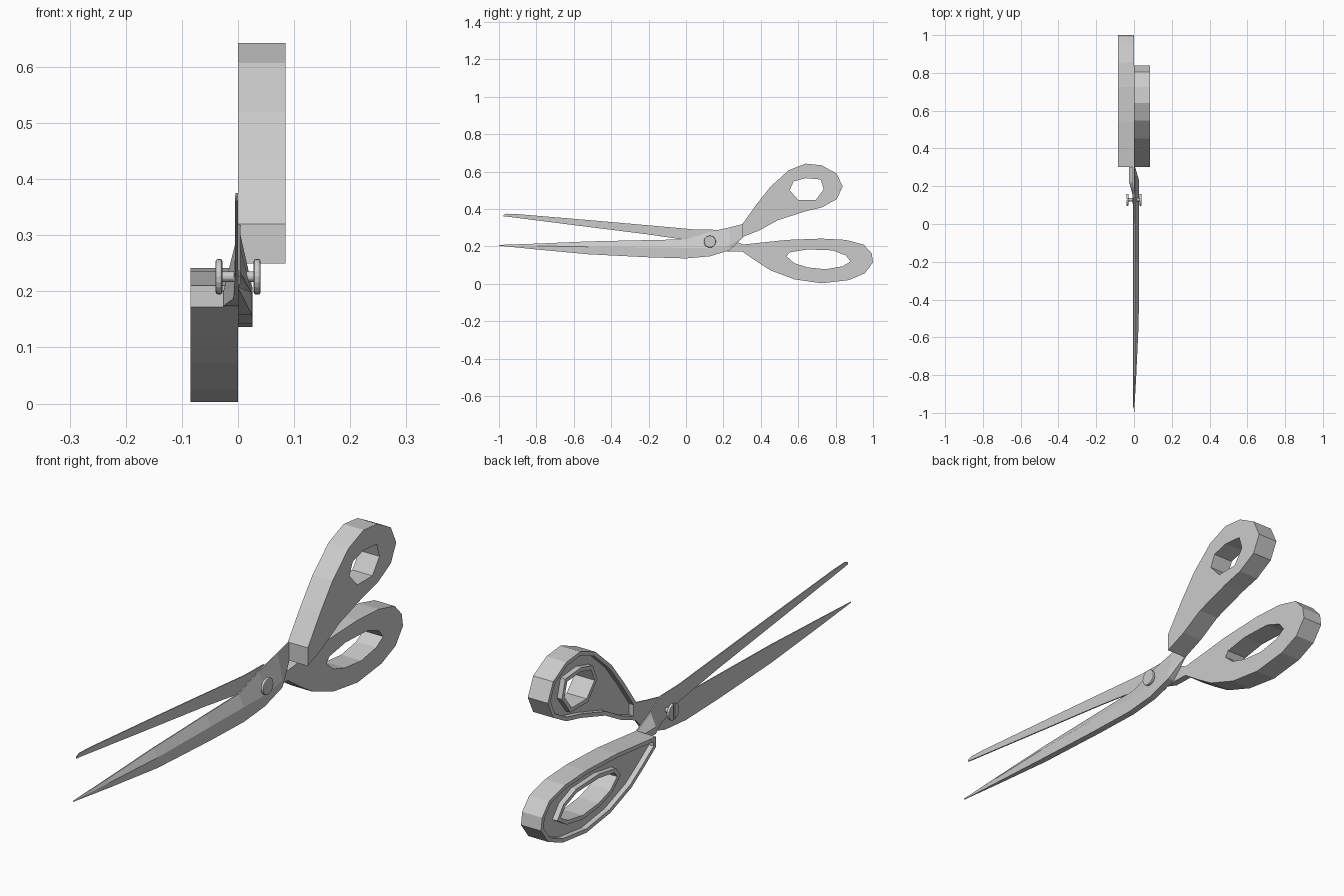
import bpy
import bmesh
import math
from mathutils import Vector

cube = bpy.data.objects.get("Cube")
if cube:
    bpy.data.objects.remove(cube, do_unlink=True)

GREY = (0.6, 0.6, 0.6, 1)
steel = bpy.data.materials.new("plain grey")
steel.use_nodes = True
steel.diffuse_color = GREY
steel.node_tree.nodes["Principled BSDF"].inputs["Base Color"].default_value = GREY


def finish(bm, name):
    """Turn a bmesh into a named, flat-shaded grey object."""
    bmesh.ops.recalc_face_normals(bm, faces=bm.faces)
    mesh = bpy.data.meshes.new(name)
    bm.to_mesh(mesh)
    bm.free()
    mesh.materials.append(steel)
    obj = bpy.data.objects.new(name, mesh)
    bpy.context.collection.objects.link(obj)
    return obj


def offset(points, distance):
    """Mitred inset of a closed clockwise outline; negative grows it."""
    pts = [Vector(p) for p in points]
    result = []
    for i, p in enumerate(pts):
        before = (p - pts[i - 1]).normalized()
        after = (pts[(i + 1) % len(pts)] - p).normalized()
        n1 = Vector((before.y, -before.x))
        n2 = Vector((after.y, -after.x))
        result.append(p + (n1 + n2) * distance / (1 + n1.dot(n2)))
    return result


def bridge(bm, a, b):
    for i in range(len(a)):
        bm.faces.new((a[i - 1], a[i], b[i], b[i - 1]))


def cap(bm, *loops):
    edges = []
    for loop in loops:
        for i in range(len(loop)):
            pair = (loop[i - 1], loop[i])
            edges.append(bm.edges.get(pair) or bm.edges.new(pair))
    bmesh.ops.triangle_fill(bm, edges=edges, use_beauty=True)


def handle(name, outline, hole, x_open, x_closed, rim=0.015, depth=0.02):
    """Finger loop, recessed between an outer rim and a ring on one side."""
    bm = bmesh.new()

    def ring(points, x):
        return [bm.verts.new((x, p[0], p[1])) for p in points]

    floor = x_open + depth
    inner = offset(outline, rim)
    collar = offset(hole, -rim)
    outer_rings = [ring(outline, x_closed), ring(outline, x_open),
                   ring(inner, x_open), ring(inner, floor)]
    hole_rings = [ring(hole, x_closed), ring(hole, x_open),
                  ring(collar, x_open), ring(collar, floor)]
    for rings in (outer_rings, hole_rings):
        for a, b in zip(rings, rings[1:]):
            bridge(bm, a, b)
    cap(bm, outer_rings[0], hole_rings[0])
    cap(bm, outer_rings[-1], hole_rings[-1])
    return finish(bm, name)


def blade(name, side, edge, stations):
    """Loft of sections (y, top, ridge, bottom, thickness), flat on x = 0."""
    bm = bmesh.new()
    rings = []
    for y, top, ridge, bottom, thick in stations:
        thin = min(edge, thick)
        section = ((0, top), (thin, top), (thick, ridge), (thick, bottom), (0, bottom))
        rings.append([bm.verts.new((side * x, y, z)) for x, z in section])
    for a, b in zip(rings, rings[1:]):
        bridge(bm, a, b)
    bm.faces.new(rings[0])
    bm.faces.new(rings[-1])
    return finish(bm, name)


def disc(name, x, radius, width):
    """Cylinder lying along x at the pivot."""
    bpy.ops.mesh.primitive_cylinder_add(
        vertices=20, radius=radius, depth=width,
        location=(x, PIVOT_Y, PIVOT_Z), rotation=(0, math.pi / 2, 0))
    obj = bpy.context.object
    obj.name = name
    obj.data.materials.append(steel)
    return obj


# Finger loops
handle("upper_handle",
       [(.302, .25), (.302, .32), (.377, .425), (.452, .52), (.549, .607),
        (.64, .643), (.725, .634), (.805, .59), (.838, .52), (.805, .452),
        (.725, .408), (.64, .388), (.49, .34), (.393, .286)],
       [(.554, .5), (.575, .548), (.64, .565), (.72, .558), (.736, .505),
        (.693, .447), (.602, .447)],
       0, 0.085)
handle("lower_handle",
       [(.302, .172), (.302, .21), (.538, .235), (.725, .242), (.854, .235),
        (.95, .21), (.993, .163), (1, .115), (.956, .056), (.87, .02),
        (.725, .003), (.58, .024), (.452, .072), (.377, .12)],
       [(.538, .147), (.554, .168), (.65, .184), (.784, .179), (.854, .152),
        (.88, .12), (.838, .094), (.747, .078), (.65, .088), (.58, .11)],
       -0.085, 0)

# Blades with their shanks
blade("lower_blade", 1, 0.004,
      [(-1, .208, .206, .204, .001), (-.8, .215, .203, .184, .012),
       (-.52, .227, .198, .158, .025), (-.2, .234, .195, .142, .026),
       (0, .238, .192, .136, .026), (.126, .278, .19, .147, .026),
       (.233, .302, .205, .179, .026), (.305, .32, .255, .25, .005)])
blade("upper_blade", -1, 0.004,
      [(-.977, .368, .364, .361, .003), (-.96, .375, .368, .36, .005),
       (-.89, .372, .36, .351, .005), (-.52, .341, .32, .304, .005),
       (-.2, .313, .28, .264, .005), (.045, .291, .24, .228, .005),
       (.158, .289, .21, .187, .008), (.22, .25, .2, .174, .026),
       (.305, .21, .2, .172, .027)])

# Pivot screw
PIVOT_Y, PIVOT_Z = 0.128, 0.226
disc("pivot_shaft", 0, 0.009, 0.06)
heads = [disc(side + "_pivot_head", sign * 0.034, 0.032, 0.012)
         for side, sign in (("left", 1), ("right", -1))]
for head in heads:
    bevel = head.modifiers.new("rounded rim", "BEVEL")
    bevel.width = 0.004
    bevel.segments = 2
    bevel.limit_method = "ANGLE"

# Screwdriver slot
bpy.ops.mesh.primitive_cube_add(size=1, location=(-0.041, PIVOT_Y, PIVOT_Z))
cutter = bpy.context.object
cutter.name = "slot_cutter"
cutter.scale = (0.012, 0.009, 0.1)
cutter.hide_render = True
cutter.hide_viewport = True
cutter.data.materials.append(steel)
slot = heads[1].modifiers.new("slot", "BOOLEAN")
slot.operation = "DIFFERENCE"
slot.object = cutter
